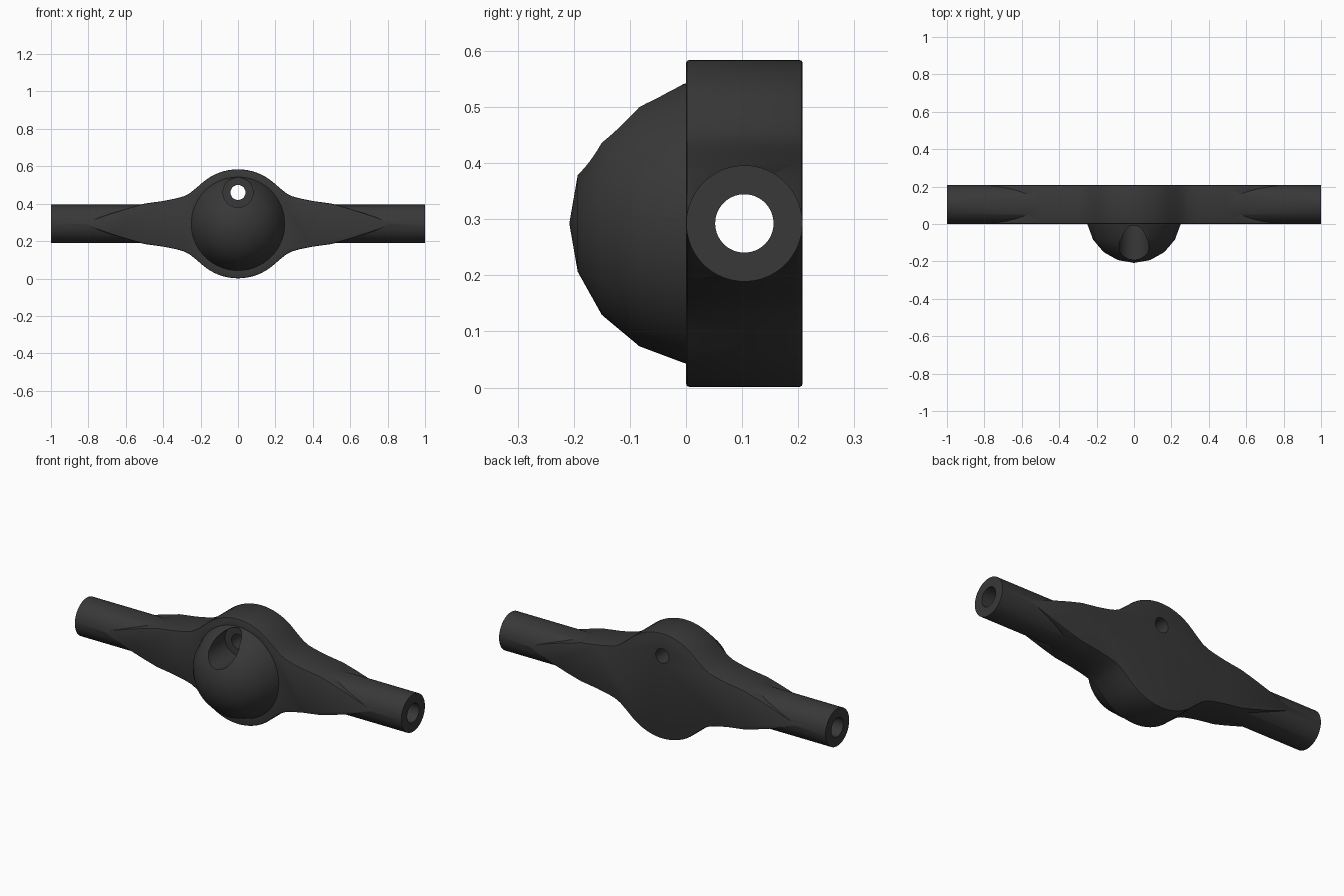
import bpy, bmesh, math

if "Cube" in bpy.data.objects:
    bpy.data.objects.remove(bpy.data.objects["Cube"])

CZ = 0.2925      # axle height
T = 0.208        # housing thickness, also tube diameter


def mesh_object(name, bm):
    bmesh.ops.recalc_face_normals(bm, faces=bm.faces)
    me = bpy.data.meshes.new(name)
    bm.to_mesh(me)
    bm.free()
    ob = bpy.data.objects.new(name, me)
    bpy.context.collection.objects.link(ob)
    return ob


def cylinder(name, radius, start, end, axis, x=0, y=0, z=CZ, n=64):
    """Closed cylinder along X or Y between start and end."""
    bm = bmesh.new()
    ring = []
    for i in range(n):
        a = 2 * math.pi * i / n
        c, s = radius * math.cos(a), radius * math.sin(a)
        co = (start, y + c, z + s) if axis == 'X' else (x + c, start, z + s)
        ring.append(bm.verts.new(co))
    f = bm.faces.new(ring)
    ext = bmesh.ops.extrude_face_region(bm, geom=[f])
    vs = [v for v in ext['geom'] if isinstance(v, bmesh.types.BMVert)]
    d = end - start
    bmesh.ops.translate(bm, verts=vs, vec=(d, 0, 0) if axis == 'X' else (0, d, 0))
    return mesh_object(name, bm)


def apply_all(ob):
    dg = bpy.context.evaluated_depsgraph_get()
    me = bpy.data.meshes.new_from_object(ob.evaluated_get(dg))
    ob.modifiers.clear()
    ob.data = me


def combine(ob, other, op):
    m = ob.modifiers.new(op, 'BOOLEAN')
    m.operation, m.object, m.solver = op, other, 'EXACT'
    apply_all(ob)
    bpy.data.objects.remove(other)


# Central plate: round middle flowing into tapered arms
quarter = [(0.29 * math.sin(math.radians(a)), 0.2915 * math.cos(math.radians(a)))
           for a in range(0, 41, 5)]
quarter += [(0.225, 0.19), (0.26, 0.162), (0.29, 0.147), (0.33, 0.136),
            (0.40, 0.122), (0.50, 0.108), (0.58, 0.086), (0.68, 0.055), (0.82, 0.006)]
right = quarter + [(x, -z) for x, z in reversed(quarter)]
outline = right + [(-x, z) for x, z in reversed(right[1:-1])]
bm = bmesh.new()
face = bm.faces.new([bm.verts.new((x, 0, CZ + z)) for x, z in outline])
ext = bmesh.ops.extrude_face_region(bm, geom=[face])
bmesh.ops.translate(bm, vec=(0, T, 0),
                    verts=[v for v in ext['geom'] if isinstance(v, bmesh.types.BMVert)])
housing = mesh_object("axle_housing", bm)
bev = housing.modifiers.new("edge", 'BEVEL')
bev.width, bev.segments, bev.angle_limit = 0.008, 2, math.radians(50)
apply_all(housing)

# Axle tube running the full width
combine(housing, cylinder("axle_tube", T / 2 - 0.0005, -1, 1, 'X', y=T / 2), 'UNION')

# Domed cover on the front
profile = [(0.25, 0.03), (0.25, 0), (0.219, -0.083), (0.163, -0.15), (0.086, -0.193)]
N = 64
bm = bmesh.new()
rings = [[bm.verts.new((r * math.cos(2 * math.pi * i / N), y,
                        CZ + r * math.sin(2 * math.pi * i / N))) for i in range(N)]
         for r, y in profile]
for a, b in zip(rings, rings[1:]):
    for i in range(N):
        j = (i + 1) % N
        bm.faces.new((a[i], a[j], b[j], b[i]))
bm.faces.new(rings[0])
tip = bm.verts.new((0, -0.208, CZ))
for i in range(N):
    bm.faces.new((rings[-1][i], rings[-1][(i + 1) % N], tip))
combine(housing, mesh_object("dome_cover", bm), 'UNION')

# Axle bore, and stepped pinion hole above the centre
combine(housing, cylinder("axle_bore", 0.052, -1.1, 1.1, 'X', y=T / 2), 'DIFFERENCE')
combine(housing, cylinder("counterbore", 0.08, -0.4, 0.001, 'Y', z=0.46), 'DIFFERENCE')
combine(housing, cylinder("pinion_hole", 0.04, -0.4, 0.4, 'Y', z=0.46), 'DIFFERENCE')

# Dark metal and shading
mat = bpy.data.materials.new("dark_metal")
mat.diffuse_color = (0.04, 0.04, 0.04, 1)
mat.use_nodes = True
mat.node_tree.nodes["Principled BSDF"].inputs["Base Color"].default_value = mat.diffuse_color
housing.data.materials.clear()
housing.data.materials.append(mat)
for p in housing.data.polygons:
    p.material_index = 0
bpy.context.view_layer.objects.active = housing
housing.select_set(True)
bpy.ops.object.shade_smooth_by_angle(angle=math.radians(32))
